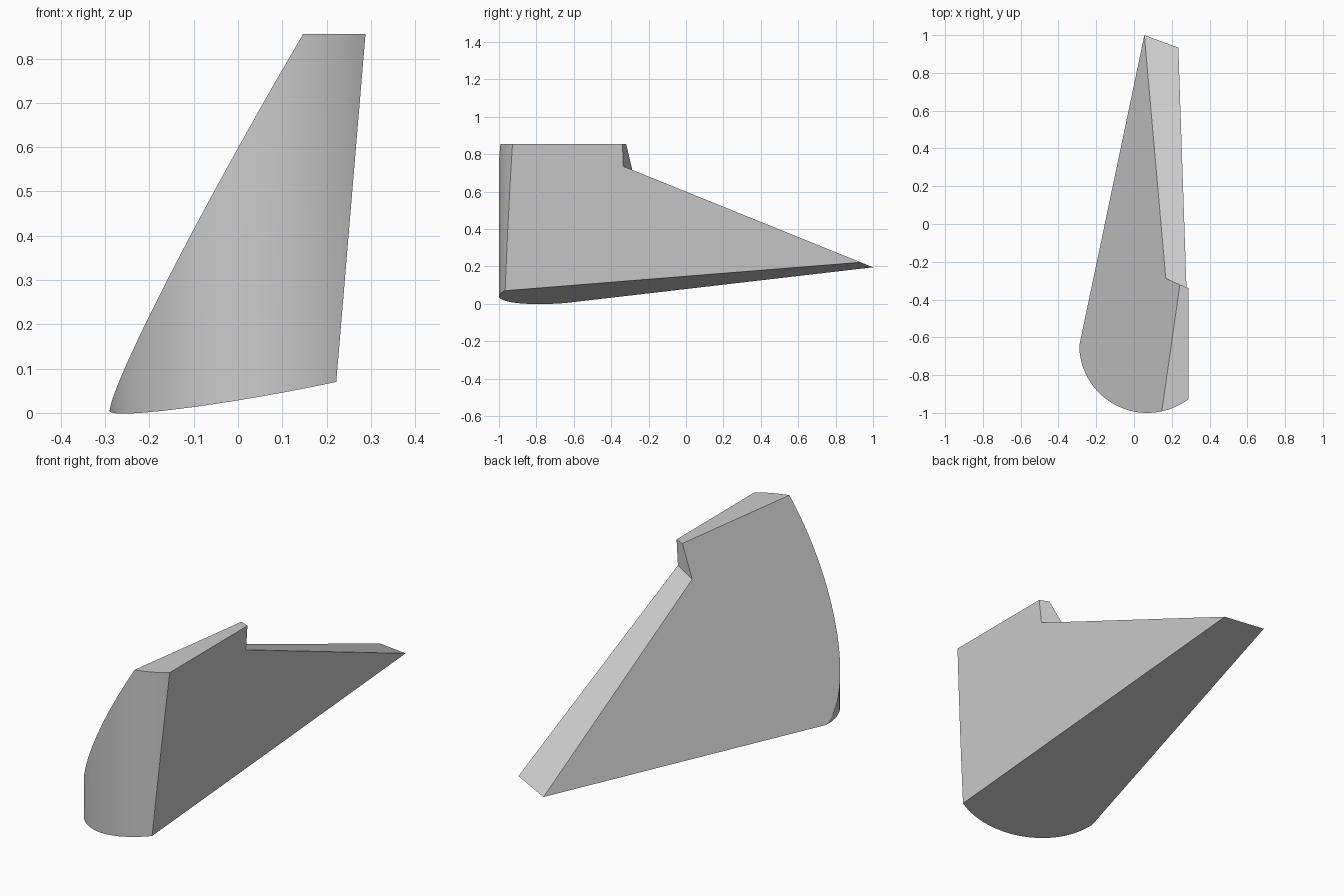
import bpy, bmesh, math
from mathutils import Vector

if "Cube" in bpy.data.objects:
    bpy.data.objects.remove(bpy.data.objects["Cube"])

# Key corners shared by the cutting planes
TAIL = Vector((0.055, 1.0, 0.195))
LEFT_TIP = Vector((-0.29, -0.645, 0.004))
TOP_FRONT = Vector((0.147, -0.991, 0.855))
LOW_RIGHT = Vector((0.222, -0.966, 0.07))
NOTCH_IN = Vector((0.17, -0.288, 0.716))
NOTCH_OUT = Vector((0.277, -0.335, 0.735))


def make_object(name, bm):
    bmesh.ops.recalc_face_normals(bm, faces=bm.faces[:])
    mesh = bpy.data.meshes.new(name)
    bm.to_mesh(mesh)
    bm.free()
    obj = bpy.data.objects.new(name, mesh)
    bpy.context.collection.objects.link(obj)
    return obj


def extrude_outline(points, offset):
    bm = bmesh.new()
    face = bm.faces.new([bm.verts.new(p) for p in points])
    ext = bmesh.ops.extrude_face_region(bm, geom=[face])["geom"]
    bmesh.ops.translate(bm, vec=offset,
                        verts=[g for g in ext if isinstance(g, bmesh.types.BMVert)])
    bmesh.ops.recalc_face_normals(bm, faces=bm.faces[:])
    return bm


def slice_off(bm, point, normal):
    """Remove everything on the normal's side and cap the cut."""
    res = bmesh.ops.bisect_plane(bm, geom=bm.verts[:] + bm.edges[:] + bm.faces[:],
                                 plane_co=point, plane_no=normal, clear_outer=True)
    edges = [g for g in res["geom_cut"] if isinstance(g, bmesh.types.BMEdge)]
    bmesh.ops.contextual_create(bm, geom=edges)


def plane_normal(a, b, c, toward):
    n = (b - a).cross(c - a).normalized()
    return n if n.dot(toward) > 0 else -n


# Upright block with a rounded nose
SEG = 48
arc = [math.pi * (1 + i / SEG) for i in range(SEG + 1)]
outline = [(0.071 + 0.361 * math.cos(a), -0.64 + 0.36 * math.sin(a), -0.3) for a in arc]
outline += [(0.432, 1.5, -0.3), (-0.29, 1.5, -0.3)]
bm = extrude_outline(outline, (0, 0, 1.6))

# Flat top, near-vertical right side, leaning left side, tilted underside
slice_off(bm, (0, 0, 0.855), (0, 0, 1))
slice_off(bm, (0.216, 0, 0), Vector((1, 0, -0.084)).normalized())
slice_off(bm, TAIL, plane_normal(TAIL, LEFT_TIP, TOP_FRONT, Vector((-1, 0, 0))))
slice_off(bm, TAIL, plane_normal(TAIL, LEFT_TIP, LOW_RIGHT, Vector((0, 0, -1))))
body = make_object("wedge_body", bm)

# Notch cutter: upright step followed by the long rear slope
across = NOTCH_OUT - NOTCH_IN
start = NOTCH_IN - across * 5
slope = (TAIL - NOTCH_IN) * 1.5
up = Vector((0, 0, 1.5))
cutter = make_object("notch_cutter", extrude_outline(
    [start, start + slope, start + slope + up * 2, start + up], across * 11))
cutter.hide_render = True

bpy.context.view_layer.objects.active = body
body.select_set(True)
mod = body.modifiers.new("notch", 'BOOLEAN')
mod.operation = 'DIFFERENCE'
mod.solver = 'EXACT'
mod.object = cutter
bpy.ops.object.modifier_apply(modifier=mod.name)
bpy.data.objects.remove(cutter)

# Colour and shading
grey = bpy.data.materials.new("light_grey")
grey.diffuse_color = (0.6, 0.6, 0.6, 1)
grey.use_nodes = True
grey.node_tree.nodes["Principled BSDF"].inputs["Base Color"].default_value = grey.diffuse_color
body.data.materials.clear()
body.data.materials.append(grey)
bpy.ops.object.shade_smooth_by_angle(angle=math.radians(20))
